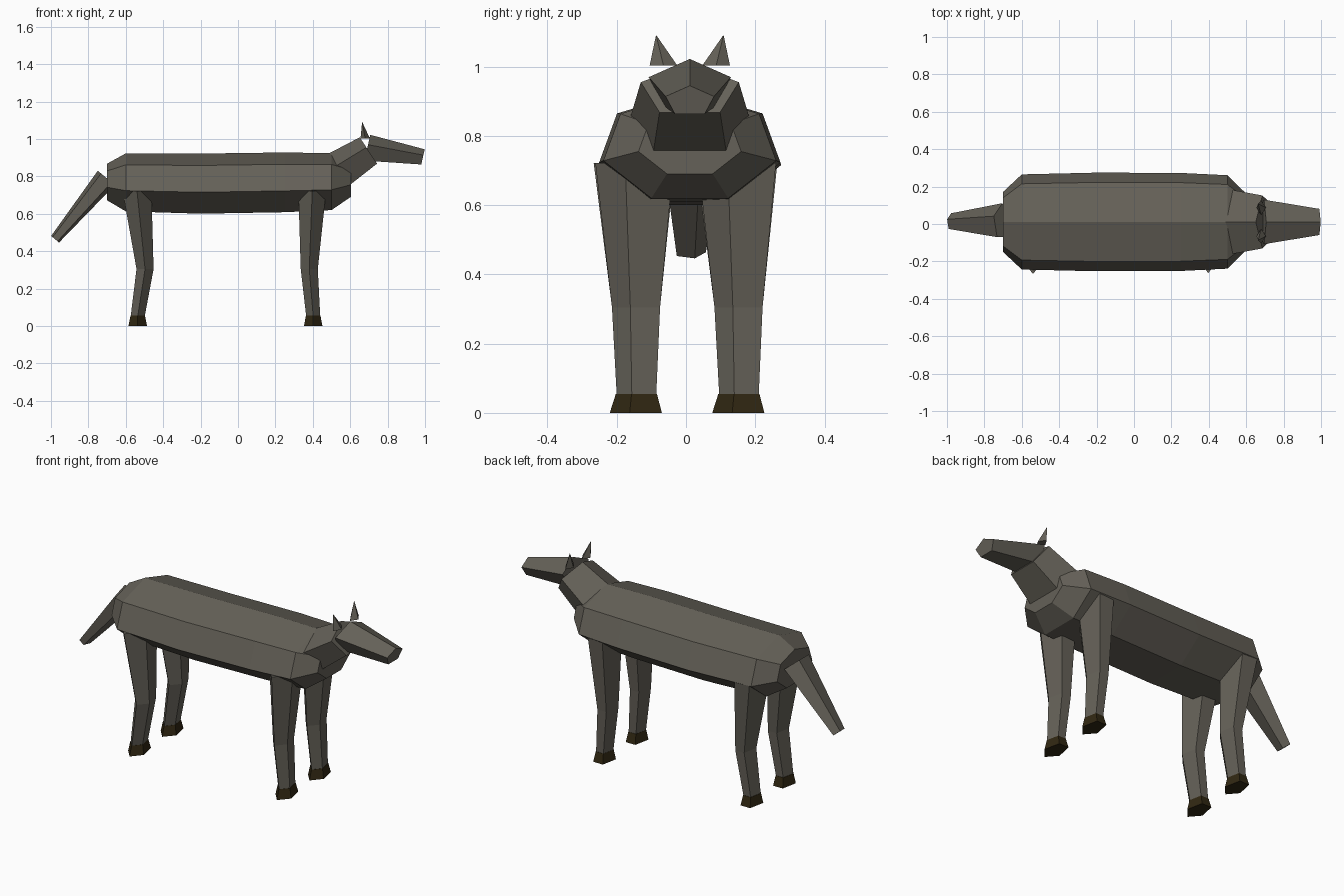
import bpy, bmesh, math

if "Cube" in bpy.data.objects:
    bpy.data.objects.remove(bpy.data.objects["Cube"])

Y0 = 0.011      # centre line of the animal
WIDE = 1.6      # cross-sections are wider in y than in their own plane


def material(name, rgb):
    m = bpy.data.materials.new(name)
    m.diffuse_color = (*rgb, 1)
    m.use_nodes = True
    m.node_tree.nodes["Principled BSDF"].inputs["Base Color"].default_value = m.diffuse_color
    return m


COAT = material("grey_coat", (0.13, 0.12, 0.098))
HOOF = material("dark_hoof", (0.03, 0.02, 0.006))


def tube(name, rings, sides, axis, mat, y=Y0, phase=0):
    """Loft of polygon rings (x, z, radius[, y shift]); axis = (x, z) direction of the tube."""
    length = math.hypot(*axis)
    ux, uz = -axis[1] / length, axis[0] / length     # 'up' of each ring
    bm = bmesh.new()
    loops = []
    for ring in rings:
        x, z, r = ring[:3]
        dy = ring[3] if len(ring) > 3 else 0
        loop = []
        for k in range(sides):
            a = math.radians(phase) + 2 * math.pi * k / sides
            up = r * math.cos(a)
            loop.append(bm.verts.new((x + ux * up,
                                      y + dy + WIDE * r * math.sin(a),
                                      z + uz * up)))
        loops.append(loop)
    for a, b in zip(loops, loops[1:]):
        for k in range(sides):
            n = (k + 1) % sides
            bm.faces.new((a[k], a[n], b[n], b[k]))
    bm.faces.new(loops[0])
    bm.faces.new(loops[-1])
    bmesh.ops.remove_doubles(bm, verts=bm.verts[:], dist=1e-4)
    bmesh.ops.recalc_face_normals(bm, faces=bm.faces[:])
    me = bpy.data.meshes.new(name)
    bm.to_mesh(me)
    bm.free()
    me.materials.append(mat)
    ob = bpy.data.objects.new(name, me)
    bpy.context.collection.objects.link(ob)
    return ob


# Trunk: seven-sided barrel
tube("body", [(-0.70, 0.765, 0.103), (-0.60, 0.760, 0.163), (-0.20, 0.753, 0.169),
              (0.25, 0.760, 0.168), (0.50, 0.764, 0.160), (0.603, 0.776, 0.095)],
     7, (1, 0), COAT)

# Neck and head: five-sided
tube("neck", [(0.515, 0.808, 0.116), (0.702, 0.931, 0.093)], 5, (0.187, 0.123), COAT)
tube("head", [(0.69, 0.946, 0.078), (0.988, 0.900, 0.046)], 5, (0.97, -0.22), COAT)

# Tail
tube("tail", [(-0.704, 0.792, 0.0625), (-0.978, 0.464, 0.029)], 5,
     (0.274, 0.328), COAT, phase=90)

for side, s in (("right", -1), ("left", 1)):
    # Ears: four-sided spikes leaning outward
    tube(side + "_ear", [(0.68, 1.003, 0.025), (0.664, 1.09, 0.0005, s * 0.021)], 4,
         (0, 1), COAT, y=Y0 + s * 0.076)
    # Legs: five-sided with a bent knee, standing on a flared hoof
    for end, foot, knee, hip, r in (("front", 0.402, 0.381, 0.397, 0.078),
                                    ("back", -0.536, -0.497, -0.540, 0.081)):
        y = Y0 + s * 0.148
        tube(f"{end}_{side}_leg", [(foot, 0.053, 0.0395), (knee, 0.305, 0.048),
                                   (hip, 0.722, r)], 5, (0, 1), COAT, y, -90)
        tube(f"{end}_{side}_hoof", [(foot, 0.0, 0.052), (foot, 0.055, 0.041)],
             5, (0, 1), HOOF, y, -90)
